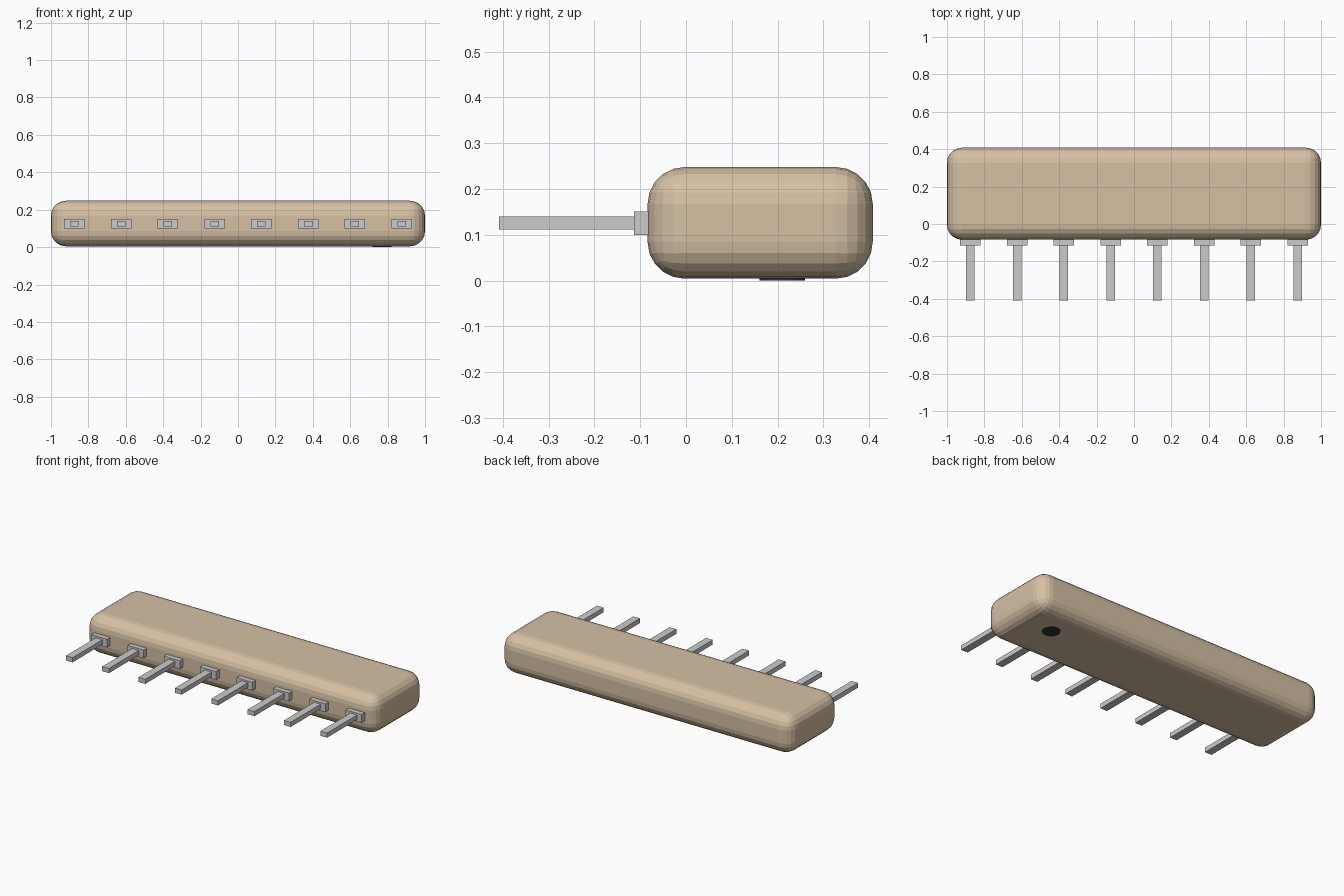
import bpy

if "Cube" in bpy.data.objects:
    bpy.data.objects.remove(bpy.data.objects["Cube"])


def material(name, rgb):
    m = bpy.data.materials.new(name)
    m.diffuse_color = (*rgb, 1)
    m.use_nodes = True
    m.node_tree.nodes["Principled BSDF"].inputs["Base Color"].default_value = m.diffuse_color
    return m


def box(name, lo, hi, mat=None):
    bpy.ops.mesh.primitive_cube_add(size=1, location=[(a + b) / 2 for a, b in zip(lo, hi)])
    o = bpy.context.object
    o.name = name
    o.scale = [b - a for a, b in zip(lo, hi)]
    bpy.ops.object.transform_apply(location=False, rotation=False, scale=True)
    if mat:
        o.data.materials.append(mat)
    return o


tan = material("tan_coating", (0.67, 0.53, 0.37))
dark = material("dark_mark", (0.03, 0.03, 0.03))
metal = material("pin_metal", (0.6, 0.6, 0.58))

# Rounded body
body = box("body", (-1, -0.084, 0.004), (1, 0.408, 0.248), tan)
bev = body.modifiers.new("rounding", 'BEVEL')
bev.width = 0.081
bev.segments = 5
bev.limit_method = 'NONE'

# Pin-one mark on the underside
bpy.ops.mesh.primitive_cylinder_add(vertices=32, radius=0.05, depth=0.008,
                                    location=(0.77, 0.21, 0.004))
mark = bpy.context.object
mark.name = "pin_one_mark"
mark.data.materials.append(dark)

# Row of eight pins, each a wide shoulder and a thin lead
for i in range(8):
    x = -0.875 + 0.25 * i
    box(f"pin_shoulder_{i + 1}", (x - 0.055, -0.114, 0.1), (x + 0.055, -0.06, 0.151), metal)
    box(f"pin_lead_{i + 1}", (x - 0.023, -0.408, 0.111), (x + 0.023, -0.1, 0.14), metal)
